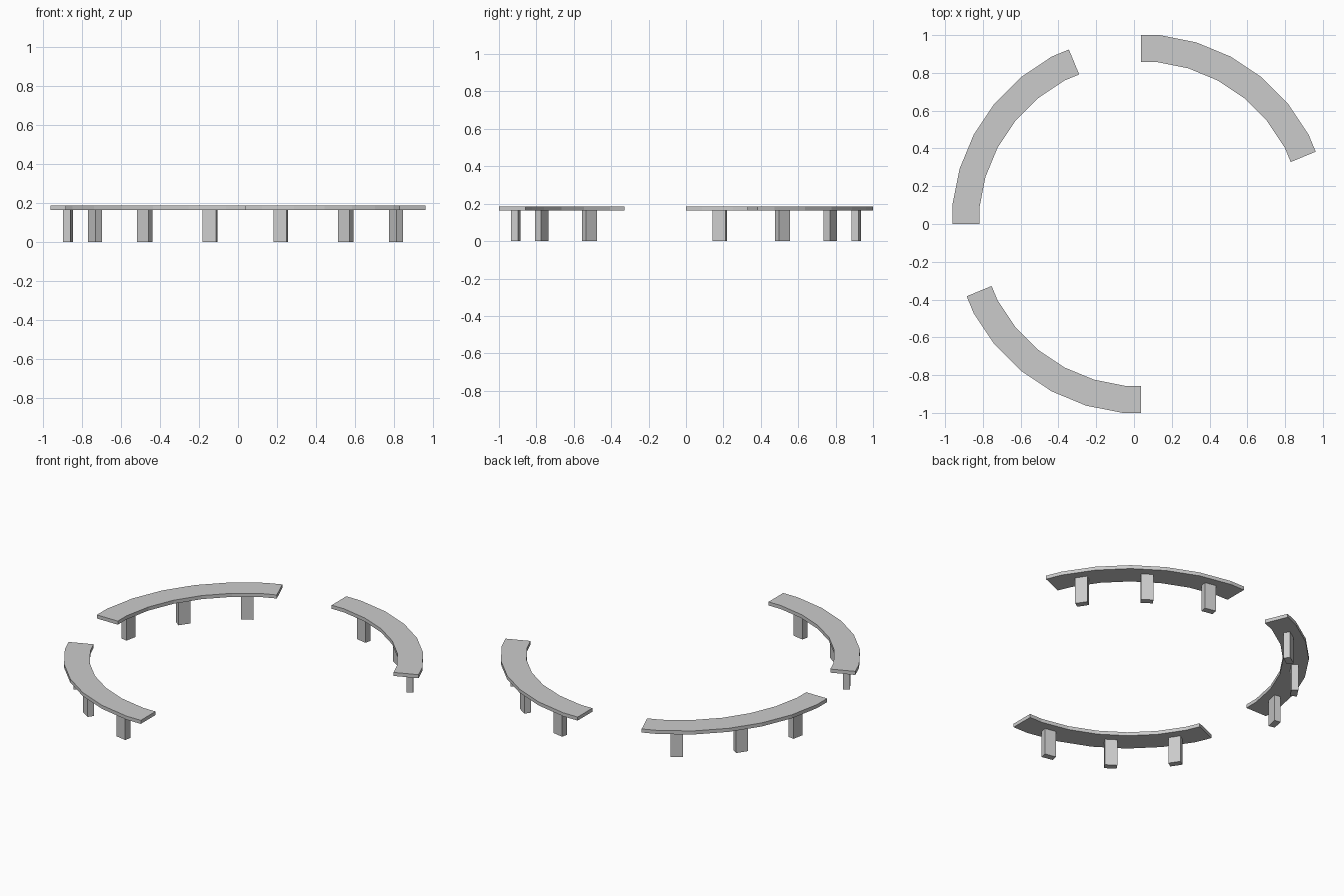
import bpy, bmesh
from math import radians, cos, sin, pi

if "Cube" in bpy.data.objects:
    bpy.data.objects.remove(bpy.data.objects["Cube"])

CX = 0.038                     # ring centre
R_IN, R_OUT = 0.857, 1.0       # measured to the flats of a 32-sided ring
Z0, Z1 = 0.164, 0.186          # seat underside and top
STEP = 11.25


def finish(bm, name):
    bmesh.ops.recalc_face_normals(bm, faces=bm.faces)
    mesh = bpy.data.meshes.new(name)
    bm.to_mesh(mesh)
    bm.free()
    ob = bpy.data.objects.new(name, mesh)
    bpy.context.collection.objects.link(ob)
    return ob


def seat(name, start, sign):
    # ends are cut mid-flat, corners lie half a step in
    corner = 1 / cos(radians(STEP / 2))
    stops = [(0, 1)] + [((k + 0.5) * STEP, corner) for k in range(6)] + [(6 * STEP, 1)]
    bm = bmesh.new()
    sections = []
    for off, f in stops:
        a = radians(start + sign * off)
        sections.append([bm.verts.new((CX + r * f * cos(a), r * f * sin(a), z))
                         for r, z in ((R_IN, Z0), (R_OUT, Z0), (R_OUT, Z1), (R_IN, Z1))])
    for s, t in zip(sections, sections[1:]):
        for i in range(4):
            j = (i + 1) % 4
            bm.faces.new((s[i], s[j], t[j], t[i]))
    bm.faces.new(sections[0])
    bm.faces.new(sections[-1])
    finish(bm, name)


def leg(name, angle):
    a = radians(angle)
    r = (R_IN + R_OUT) / 2
    bm = bmesh.new()
    bmesh.ops.create_cube(bm, size=1)
    bmesh.ops.scale(bm, vec=(0.039, 0.07, Z0), verts=bm.verts)
    ob = finish(bm, name)
    ob.location = (CX + r * cos(a), r * sin(a), Z0 / 2)
    ob.rotation_euler.z = a


# three curved benches, each a seat on three legs
for label, start, sign in (("right", 90, -1), ("left", 180, -1), ("front", 270, -1)):
    seat(f"{label}_bench_seat", start, sign)
    for n in range(3):
        leg(f"{label}_bench_leg_{n + 1}", start + sign * STEP * (1 + 2 * n))
